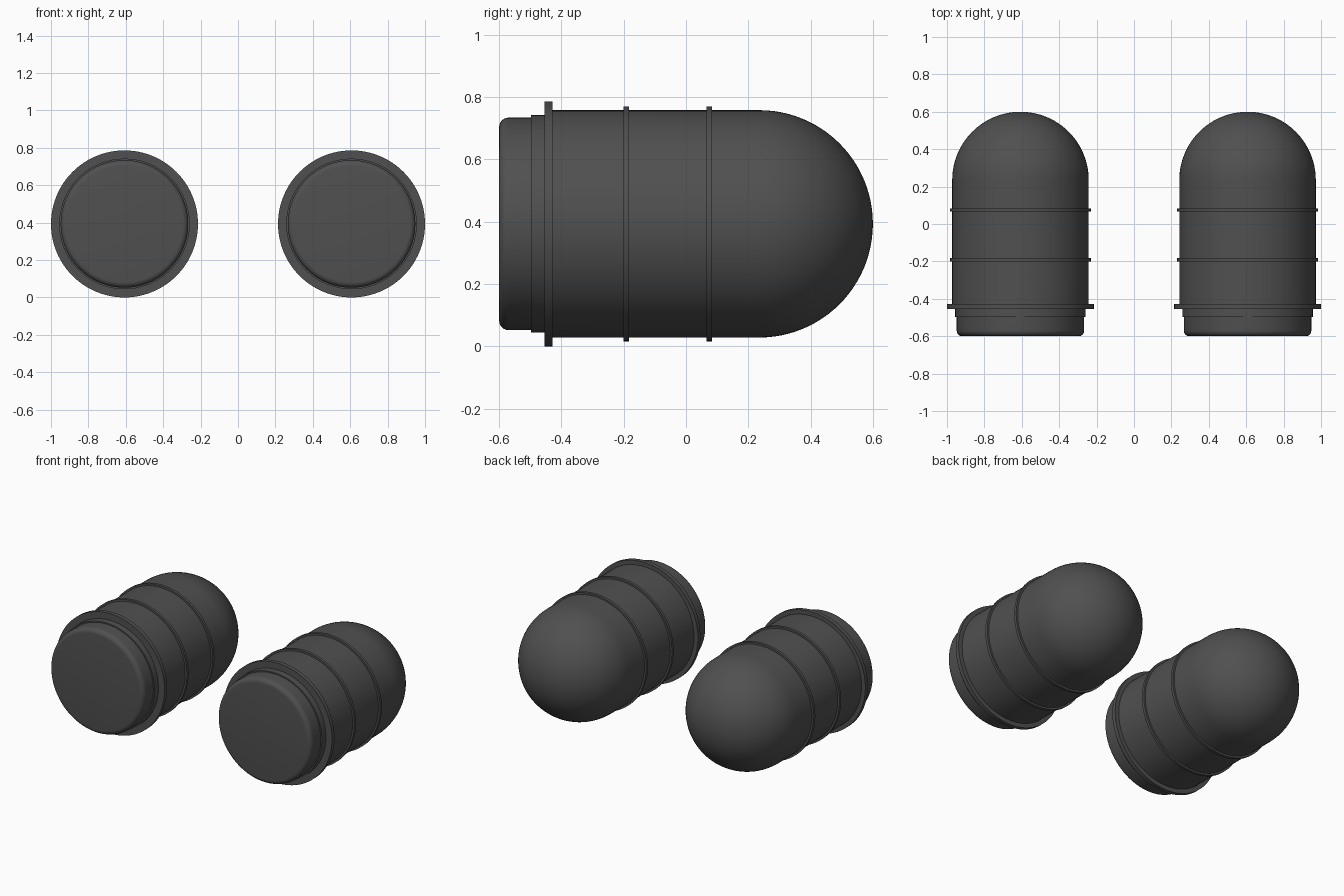
import bpy, bmesh, math

if "Cube" in bpy.data.objects:
    bpy.data.objects.remove(bpy.data.objects["Cube"])

SEGMENTS = 96
CX, CZ = 0.607, 0.393          # axis position of the right capsule

grey = bpy.data.materials.new("dark_grey")
grey.diffuse_color = (0.08, 0.08, 0.08, 1)
grey.use_nodes = True
grey.node_tree.nodes["Principled BSDF"].inputs["Base Color"].default_value = grey.diffuse_color


def lathe(name, profile, x):
    """Revolve (radius, y) points around a y-parallel axis; radius 0 closes an end."""
    bm = bmesh.new()
    rings = []
    for r, y in profile:
        if r == 0:
            rings.append([bm.verts.new((0, y, 0))])
        else:
            rings.append([bm.verts.new((r * math.cos(a), y, r * math.sin(a)))
                          for a in (2 * math.pi * i / SEGMENTS for i in range(SEGMENTS))])
    for a, b in zip(rings, rings[1:]):
        for i in range(SEGMENTS):
            j = (i + 1) % SEGMENTS
            if len(a) == 1:
                bm.faces.new((a[0], b[j], b[i]))
            elif len(b) == 1:
                bm.faces.new((a[i], a[j], b[0]))
            else:
                bm.faces.new((a[i], a[j], b[j], b[i]))
    bmesh.ops.recalc_face_normals(bm, faces=bm.faces)
    mesh = bpy.data.meshes.new(name)
    bm.to_mesh(mesh)
    bm.free()
    mesh.materials.append(grey)
    obj = bpy.data.objects.new(name, mesh)
    obj.location = (x, 0, CZ)
    bpy.context.collection.objects.link(obj)
    bpy.ops.object.select_all(action='DESELECT')
    obj.select_set(True)
    bpy.context.view_layer.objects.active = obj
    bpy.ops.object.shade_smooth_by_angle(angle=math.radians(35))


def disc(r, y0, y1):
    return [(0, y0), (r, y0), (r, y1), (0, y1)]


def arc(r, cr, cy, a0, a1, n):
    return [(cr + r * math.cos(math.radians(a0 + (a1 - a0) * i / n)),
             cy + r * math.sin(math.radians(a0 + (a1 - a0) * i / n))) for i in range(n + 1)]


for side, x in (("left", -CX), ("right", CX)):
    # Straight barrel with a hemispherical back end
    dome = arc(0.365, 0, 0.235, 0, 90, 24)[:-1]
    lathe(side + "_barrel", [(0, -0.44), (0.365, -0.44)] + dome + [(0, 0.6)], x)
    # Front plug with a rounded rim
    rim = arc(0.03, 0.311, -0.57, -90, 0, 6)
    lathe(side + "_front_plug", [(0, -0.6)] + rim + [(0.341, -0.46), (0, -0.46)], x)
    # Collar behind the plug, wide flange, and two thin bands
    lathe(side + "_collar", disc(0.349, -0.497, -0.44), x)
    lathe(side + "_flange", disc(0.393, -0.455, -0.429), x)
    lathe(side + "_front_band", disc(0.377, -0.201, -0.183), x)
    lathe(side + "_rear_band", disc(0.377, 0.066, 0.084), x)
